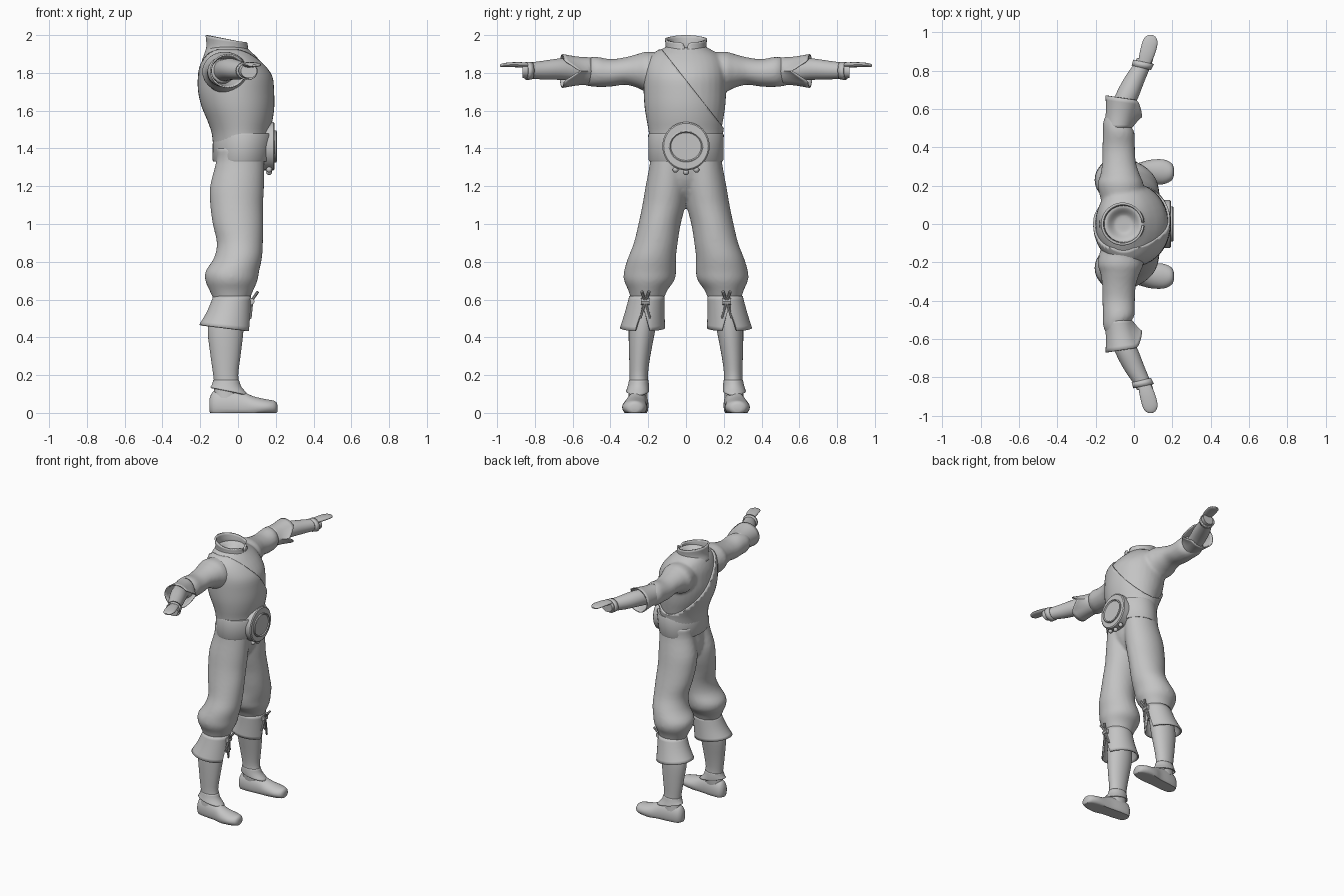
import bpy, bmesh, math
from mathutils import Vector

if "Cube" in bpy.data.objects:
    bpy.data.objects.remove(bpy.data.objects["Cube"])

cloth = bpy.data.materials.new("plain grey")
cloth.diffuse_color = (0.55, 0.55, 0.55, 1)
cloth.use_nodes = True
cloth.node_tree.nodes["Principled BSDF"].inputs["Base Color"].default_value = cloth.diffuse_color


def spline(rings, k):
    # Catmull-Rom refinement of a list of ring tuples
    if k < 2:
        return rings
    out = []
    for i in range(len(rings) - 1):
        p = [rings[max(0, min(len(rings) - 1, i + d))] for d in (-1, 0, 1, 2)]
        for j in range(k):
            t = j / k
            out.append(tuple(0.5 * (2 * b + (c - a) * t + (2 * a - 5 * b + 4 * c - d) * t * t
                                    + (3 * b - a - 3 * c + d) * t ** 3)
                             for a, b, c, d in zip(*p)))
    return out + [rings[-1]]


def loft(bm, axis, rings, n=32, k=3, cap=True, warp=None, side=1):
    # ring: (position on axis, centre 1, centre 2, radius 1, radius 2)
    rings = spline(rings, k)
    loops = []
    for i, (h, c1, c2, r1, r2) in enumerate(rings):
        t, loop = i / (len(rings) - 1), []
        for j in range(n):
            a = (2 * math.pi * j / n + math.pi) % (2 * math.pi) - math.pi
            u, v = c1 + r1 * math.cos(a), c2 + r2 * math.sin(a)
            p = Vector({'x': (h, u, v), 'y': (u, h, v), 'z': (u, v, h)}[axis])
            if warp:
                warp(p, t, a)
            p.y *= side
            loop.append(bm.verts.new(p))
        loops.append(loop)
    faces = []
    for A, B in zip(loops, loops[1:]):
        for j in range(n):
            faces.append(bm.faces.new((A[j], A[(j + 1) % n], B[(j + 1) % n], B[j])))
    if cap:
        faces += [bm.faces.new(loops[0]), bm.faces.new(loops[-1])]
    bmesh.ops.recalc_face_normals(bm, faces=faces)


def finish(name, bm, solid=0, remesh=0, angle=40):
    me = bpy.data.meshes.new(name)
    bm.to_mesh(me)
    bm.free()
    ob = bpy.data.objects.new(name, me)
    bpy.context.collection.objects.link(ob)
    me.materials.append(cloth)
    bpy.ops.object.select_all(action='DESELECT')
    ob.select_set(True)
    bpy.context.view_layer.objects.active = ob
    bpy.ops.object.shade_smooth_by_angle(angle=math.radians(angle))
    if solid:
        m = ob.modifiers.new("thickness", 'SOLIDIFY')
        m.thickness, m.offset = solid, -1
    if remesh:
        m = ob.modifiers.new("blend", 'REMESH')
        m.mode, m.voxel_size, m.use_smooth_shade = 'VOXEL', remesh, True
        m = ob.modifiers.new("relax", 'SMOOTH')
        m.factor, m.iterations = 0.5, 5
    return ob


def part(name, axis, rings, solid=0, **kw):
    bm = bmesh.new()
    loft(bm, axis, rings, **kw)
    return finish(name, bm, solid)


def rod(name, a, b, r):
    a, b = Vector(a), Vector(b)
    bm = bmesh.new()
    bmesh.ops.create_cone(bm, cap_ends=True, segments=8, radius1=r, radius2=r, depth=(b - a).length)
    rot = (b - a).to_track_quat('Z', 'Y').to_matrix()
    bmesh.ops.rotate(bm, verts=bm.verts, matrix=rot)
    bmesh.ops.translate(bm, verts=bm.verts, vec=(a + b) / 2)
    finish(name, bm)


# shirt: torso blended with both sleeves
torso = [(1.40, .02, 0, .14, .18), (1.48, .015, 0, .143, .185), (1.55, .01, 0, .162, .197),
         (1.62, .0, 0, .181, .208), (1.70, -.01, 0, .19, .213), (1.78, -.015, 0, .187, .213),
         (1.84, -.03, 0, .168, .205), (1.89, -.045, 0, .138, .18), (1.925, -.055, 0, .11, .13)]
bm = bmesh.new()
loft(bm, 'z', torso + [(1.94, -.055, 0, .09, .09), (1.90, -.055, 0, .05, .05)])
for s in (1, -1):
    loft(bm, 'y', [(.08, -.06, 1.80, .10, .10), (.20, -.07, 1.805, .12, .108), (.25, -.072, 1.81, .105, .092),
                   (.32, -.078, 1.81, .088, .073), (.40, -.08, 1.80, .085, .073), (.48, -.08, 1.806, .082, .08),
                   (.53, -.095, 1.805, .067, .072), (.58, -.08, 1.81, .06, .06)], side=s)
finish("shirt", bm, remesh=.011)

# vest: a layer over the torso, cut along a diagonal edge
bm = bmesh.new()
loft(bm, 'z', [(z, cx, cy, rx + .011, ry + .011) for z, cx, cy, rx, ry in torso], n=48, cap=False)
bmesh.ops.bisect_plane(bm, geom=bm.verts[:] + bm.edges[:] + bm.faces[:], dist=1e-5,
                       plane_co=(0, -.14, 1.94), plane_no=(0, .42, .33), clear_outer=True)
finish("vest", bm, solid=.014)


# collar: slanted top rim with a slit at the front
def collar_warp(p, t, a):
    p.z -= t * (.02 * (1 + math.cos(a)) + .06 * max(0, 1 - abs(a) / .15))


part("collar", 'z', [(1.89, -.055, 0, .115, .105), (1.94, -.055, 0, .10, .095), (2.0, -.06, 0, .10, .10)],
     solid=.012, n=48, cap=False, warp=collar_warp)

# trousers: hips blended with both baggy legs
bm = bmesh.new()
loft(bm, 'z', [(1.42, .01, 0, .125, .18), (1.33, .012, 0, .127, .175), (1.24, .0, 0, .125, .14),
               (1.16, -.01, 0, .09, .07), (1.12, -.01, 0, .04, .03)])
for s in (1, -1):
    loft(bm, 'z', [(1.40, .01, .09, .125, .10), (1.33, .012, .09, .128, .10), (1.20, -.005, .102, .143, .112),
                   (1.10, -.007, .117, .14, .114), (1.0, .0, .14, .134, .112), (.90, .01, .16, .122, .116),
                   (.82, .0, .18, .127, .127), (.75, -.03, .19, .142, .138), (.70, -.035, .195, .138, .133),
                   (.65, -.035, .202, .117, .104), (.60, -.035, .205, .095, .087),
                   (.55, -.04, .21, .08, .075)], side=s)
finish("trousers", bm, remesh=.011)

# belt, buckle plate, buckle ring and hanging beads
part("belt", 'z', [(1.33, .02, 0, .15, .193), (1.34, .02, 0, .155, .198), (1.47, .03, 0, .163, .20),
                   (1.48, .03, 0, .158, .196)], k=1, n=48)
part("buckle_plate", 'x', [(.12, 0, 1.412, .125, .128), (.188, 0, 1.412, .125, .128),
                           (.194, 0, 1.412, .118, .121)], k=1, n=40)
part("buckle_boss", 'x', [(.18, 0, 1.41, .092, .085), (.202, 0, 1.41, .092, .085), (.206, 0, 1.41, .086, .079),
                          (.199, 0, 1.41, .08, .073)], k=1, n=40)
for y, z in ((-.055, 1.288), (0, 1.275), (.055, 1.288)):
    bm = bmesh.new()
    bmesh.ops.create_uvsphere(bm, u_segments=12, v_segments=8, radius=.016)
    bmesh.ops.translate(bm, verts=bm.verts, vec=(.165, y, z))
    finish("bead", bm)


# sleeve cuff: open front notch, longer at the back
def cuff_warp(p, t, a):
    p.y -= t * (.015 * (1 + math.cos(a)) + .085 * max(0, 1 - abs(a) / .7))


# boot cuff: slit at the front
def boot_warp(p, t, a):
    p.z += t * (-.018 * math.cos(a) + .14 * max(0, 1 - abs(a) / .33))


def ankle_warp(p, t, a):
    p.z -= t * .02 * math.cos(a)


# flat sole
def foot_warp(p, t, a):
    p.z = max(0, p.z)


for s, tag in ((1, "left"), (-1, "right")):
    # forearm with wrist hem and flat mitten hand
    part(tag + "_forearm", 'y', [(.50, -.09, 1.81, .05, .055), (.58, -.07, 1.815, .058, .058),
                                 (.66, -.04, 1.82, .062, .057), (.75, .0, 1.815, .057, .05),
                                 (.83, .043, 1.812, .047, .042), (.865, .058, 1.81, .043, .038)], side=s)
    part(tag + "_wrist_hem", 'y', [(.815, .038, 1.812, .050, .046), (.845, .05, 1.81, .054, .049)],
         k=1, solid=.008, cap=False, side=s, warp=lambda p, t, a: setattr(p, 'y', p.y - .012 * math.cos(a)))
    part(tag + "_hand", 'y', [(.82, .05, 1.84, .03, .012), (.88, .067, 1.843, .04, .014),
                              (.94, .082, 1.843, .041, .012), (.972, .085, 1.84, .03, .01),
                              (.985, .086, 1.839, .012, .005)], n=20, side=s)
    part(tag + "_sleeve_cuff", 'y', [(.50, -.085, 1.81, .07, .072), (.58, -.07, 1.81, .077, .076),
                                     (.67, -.053, 1.81, .095, .09)],
         solid=.008, n=40, cap=False, warp=cuff_warp, side=s)
    # boot: shaft, flared cuff, ankle flap and shoe
    part(tag + "_boot_shaft", 'z', [(.60, -.05, .215, .08, .075), (.45, -.065, .232, .095, .071),
                                    (.30, -.066, .245, .079, .056), (.20, -.065, .25, .066, .048),
                                    (.14, -.058, .25, .068, .05), (.08, -.06, .255, .07, .05)], side=s)
    part(tag + "_boot_cuff", 'z', [(.62, -.03, .207, .10, .093), (.53, -.048, .219, .115, .105),
                                   (.45, -.07, .23, .135, .12)],
         solid=.01, n=56, cap=False, warp=boot_warp, side=s)
    part(tag + "_ankle_flap", 'z', [(.175, -.063, .25, .068, .051), (.145, -.058, .252, .078, .056),
                                    (.115, -.045, .256, .102, .061)],
         solid=.008, cap=False, warp=ankle_warp, side=s)
    part(tag + "_shoe", 'x', [(-.152, .25, .04, .02, .03), (-.13, .25, .04, .046, .075),
                              (-.06, .255, .04, .056, .09), (.02, .262, .035, .056, .08),
                              (.08, .27, .03, .064, .058), (.15, .272, .03, .065, .042),
                              (.195, .272, .028, .046, .035), (.208, .272, .025, .02, .02)],
         warp=foot_warp, side=s)
    # lace tied at the cuff slit
    y = .215 * s
    rod(tag + "_lace_knot", (.07, y - .022, .59), (.07, y + .022, .59), .018)
    for d in (-1, 1):
        rod(tag + "_lace_loop", (.07, y, .59), (.105, y + .02 * d, .642), .008)
        rod(tag + "_lace_tail", (.075, y, .59), (.066, y + .026 * d, .50), .006)
